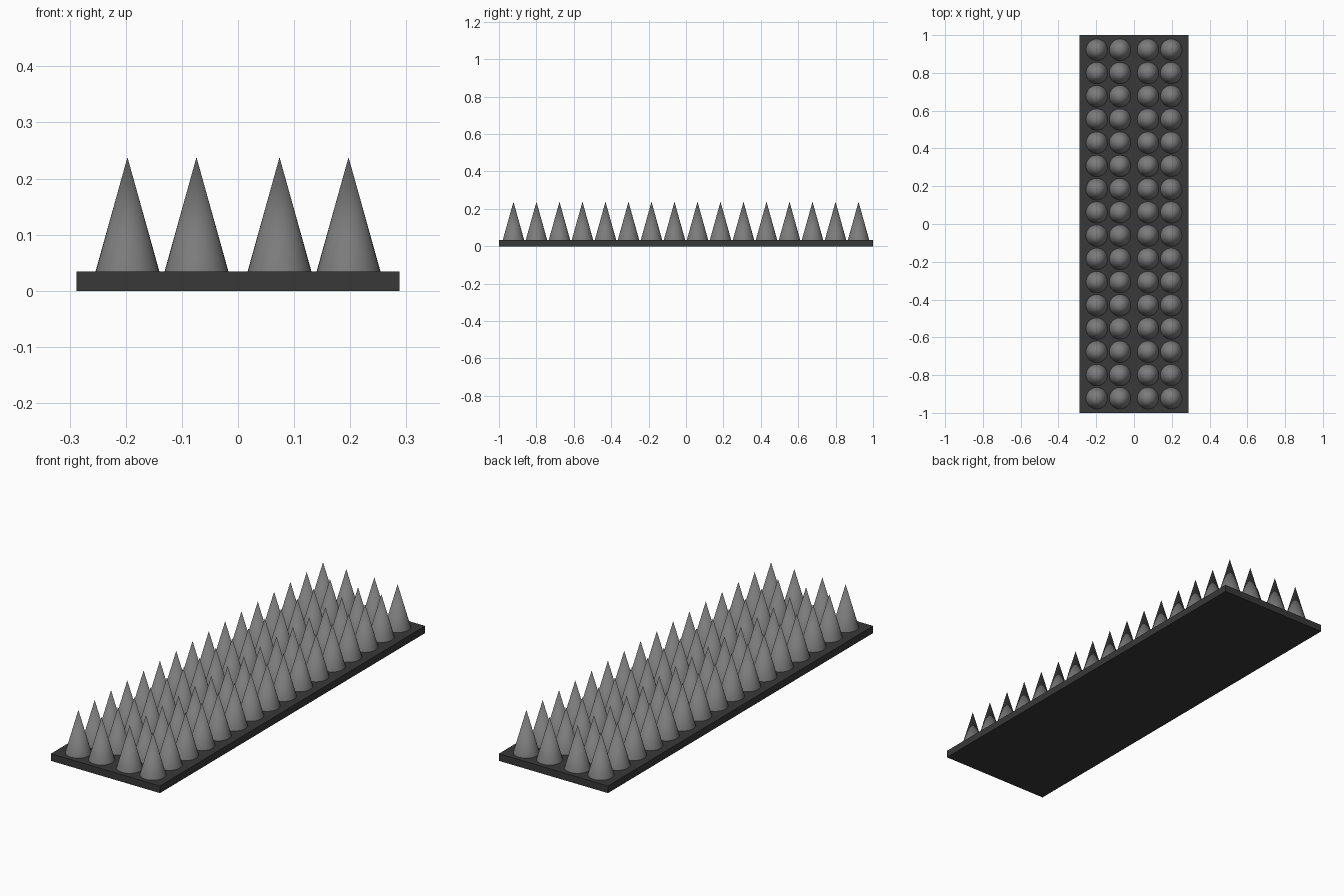
import bpy, math

if "Cube" in bpy.data.objects:
    bpy.data.objects.remove(bpy.data.objects["Cube"])

def material(name, v):
    m = bpy.data.materials.new(name)
    m.diffuse_color = (v, v, v, 1)
    m.use_nodes = True
    m.node_tree.nodes["Principled BSDF"].inputs["Base Color"].default_value = m.diffuse_color
    return m

dark = material("dark_rubber", 0.04)
grey = material("spike_grey", 0.2)

BASE_H, TIP_Z, RADIUS = 0.034, 0.238, 0.057

# base plate
bpy.ops.mesh.primitive_cube_add(size=1, location=(0, 0, BASE_H / 2))
base = bpy.context.object
base.name = "base_plate"
base.scale = (0.576, 2.0, BASE_H)
bpy.ops.object.transform_apply(location=False, rotation=False, scale=True)
base.data.materials.append(dark)

# master spike
height = TIP_Z - BASE_H
bpy.ops.mesh.primitive_cone_add(vertices=32, radius1=RADIUS, radius2=0, depth=height)
master = bpy.context.object
master.data.materials.append(grey)
bpy.ops.object.shade_smooth_by_angle(angle=math.radians(30))

# four columns of sixteen spikes sharing one mesh
for c, x in enumerate((-0.197, -0.074, 0.074, 0.197)):
    for r in range(16):
        first = c == 0 and r == 0
        spike = master if first else master.copy()
        if not first:
            bpy.context.collection.objects.link(spike)
        spike.name = f"spike_{c + 1}_{r + 1}"
        spike.location = (x, (r - 7.5) * 0.123, BASE_H + height / 2)
